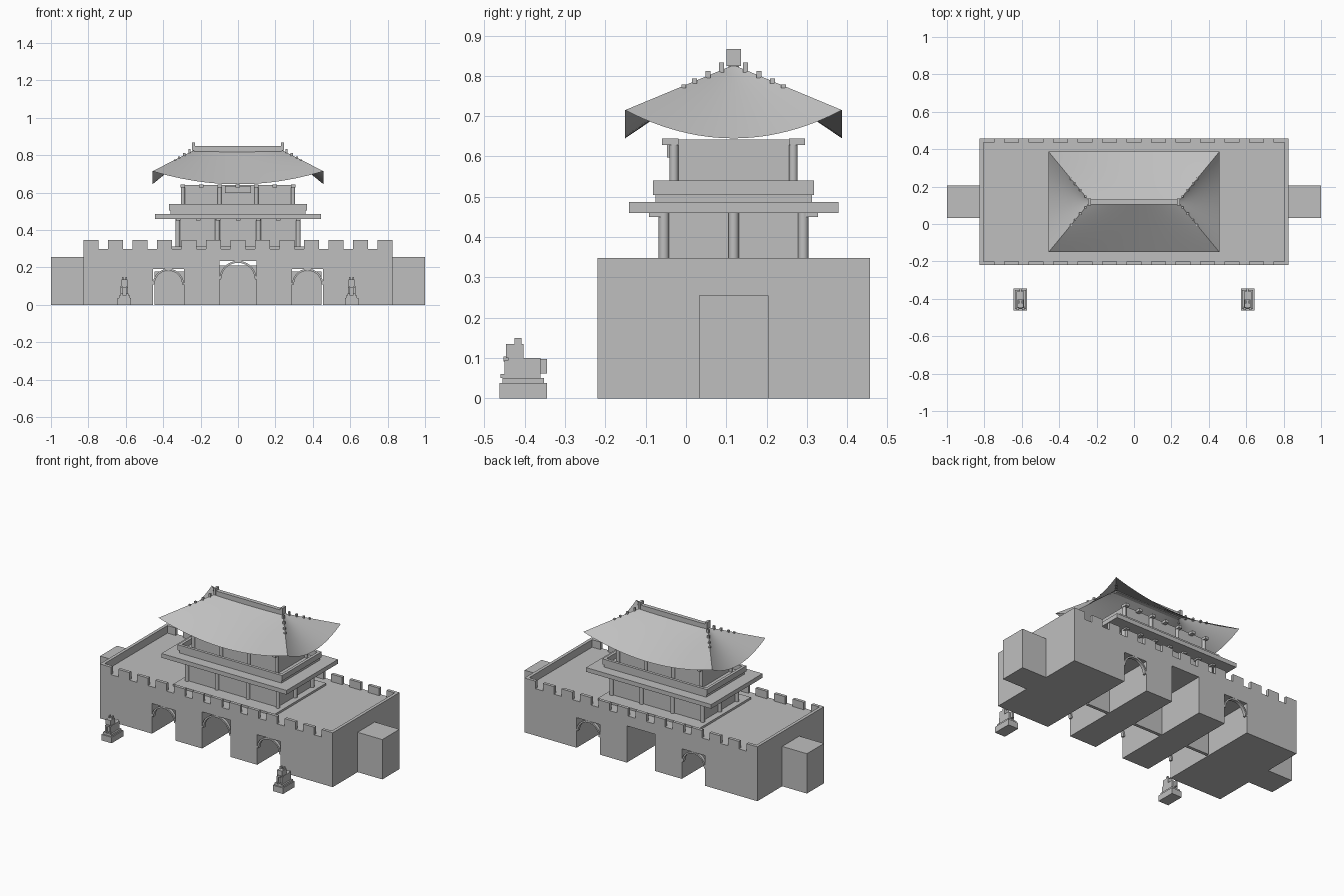
import bpy, bmesh, math
from mathutils import Vector

cube = bpy.data.objects.get("Cube")
if cube:
    bpy.data.objects.remove(cube, do_unlink=True)

stone = bpy.data.materials.new("plain_grey")
stone.use_nodes = True
stone.diffuse_color = (0.52, 0.52, 0.52, 1)
stone.node_tree.nodes["Principled BSDF"].inputs["Base Color"].default_value = (0.52, 0.52, 0.52, 1)

MID = 0.118                       # depth of the building's centre line
FRONT, BACK = -0.22, 0.456        # wall faces
DECK, TOP = 0.30, 0.348


def finish(name, bm, smooth=False):
    mesh = bpy.data.meshes.new(name)
    bm.to_mesh(mesh)
    bm.free()
    mesh.materials.append(stone)
    ob = bpy.data.objects.new(name, mesh)
    bpy.context.collection.objects.link(ob)
    if smooth:
        bpy.ops.object.select_all(action='DESELECT')
        ob.select_set(True)
        bpy.context.view_layer.objects.active = ob
        bpy.ops.object.shade_smooth_by_angle(angle=math.radians(30))
    return ob


def add_box(bm, x0, x1, y0, y1, z0, z1):
    verts = bmesh.ops.create_cube(bm, size=1)["verts"]
    for v in verts:
        v.co = Vector(((x0 + x1) / 2 + v.co.x * (x1 - x0),
                       (y0 + y1) / 2 + v.co.y * (y1 - y0),
                       (z0 + z1) / 2 + v.co.z * (z1 - z0)))


def boxes(name, *dims):
    bm = bmesh.new()
    for d in dims:
        add_box(bm, *d)
    return finish(name, bm)


def centred(half_x, half_y, z0, z1):
    return (-half_x, half_x, MID - half_y, MID + half_y, z0, z1)


def frame(name, half_x, half_y, t, z0, z1):
    y0, y1 = MID - half_y, MID + half_y
    return boxes(name, (-half_x, half_x, y0, y0 + t, z0, z1), (-half_x, half_x, y1 - t, y1, z0, z1),
                 (-half_x, t - half_x, y0 + t, y1 - t, z0, z1), (half_x - t, half_x, y0 + t, y1 - t, z0, z1))


def columns(name, spots, r, z0, z1):
    bm = bmesh.new()
    for x, y in spots:
        made = bmesh.ops.create_cone(bm, cap_ends=True, segments=16, radius1=r, radius2=r, depth=z1 - z0)
        bmesh.ops.translate(bm, verts=made["verts"], vec=(x, y, (z0 + z1) / 2))
    return finish(name, bm, True)


def arch(name, cx, cz, r, y0, y1, t=0.01, n=20):
    bm = bmesh.new()
    rows = []
    for i in range(n + 1):
        a = math.pi * i / n
        rows.append([bm.verts.new((cx + q * math.cos(a), y, cz + q * math.sin(a)))
                     for q, y in ((r, y0), (r, y1), (r - t, y1), (r - t, y0))])
    for a, b in zip(rows, rows[1:]):
        for k in range(4):
            bm.faces.new((a[k], a[(k + 1) % 4], b[(k + 1) % 4], b[k]))
    bm.faces.new(rows[0])
    bm.faces.new(rows[-1])
    bmesh.ops.recalc_face_normals(bm, faces=bm.faces)
    return finish(name, bm, True)


# Gate wall: profile with three passages, pushed through the depth
profile = [(-0.825, 0), (-0.825, DECK), (0.825, DECK), (0.825, 0)]
for x0, x1, h in ((0.29, 0.455, 0.193), (-0.1, 0.1, 0.235), (-0.455, -0.29, 0.193)):
    profile += [(x1, 0), (x1, h), (x0, h), (x0, 0)]
bm = bmesh.new()
face = bm.faces.new([bm.verts.new((x, FRONT, z)) for x, z in profile])
made = bmesh.ops.extrude_face_region(bm, geom=[face])
bmesh.ops.translate(bm, verts=[g for g in made["geom"] if isinstance(g, bmesh.types.BMVert)],
                    vec=(0, BACK - FRONT, 0))
bmesh.ops.recalc_face_normals(bm, faces=bm.faces)
finish("gate_wall", bm)

# Side parapets, battlements and end walls
for s, side in ((-1, "right"), (1, "left")):
    xs = sorted((s * 0.805, s * 0.825))
    boxes(side + "_parapet", (*xs, FRONT, BACK, DECK, TOP))
    boxes(side + "_end_wall", (*sorted((s * 0.825, s)), 0.032, 0.205, 0, 0.255))
for name, y in (("front_battlements", FRONT), ("back_battlements", BACK - 0.02)):
    centres = [-0.786 + 0.131 * k for k in range(13)]
    boxes(name, *[(c - 0.039, c + 0.039, y, y + 0.02, DECK, TOP) for c in centres])

# Arches and doors in the passages
arch("front_centre_arch", 0, 0.135, 0.1, FRONT, FRONT + 0.02)
boxes("centre_door", (-0.1, 0.1, MID - 0.01, MID + 0.01, 0, 0.21))
for s, side in ((-1, "right"), (1, "left")):
    cx = s * 0.3725
    arch(side + "_front_arch", cx, 0.11, 0.083, FRONT, FRONT + 0.02)
    arch(side + "_back_arch", cx, 0.11, 0.083, BACK - 0.02, BACK)
    boxes(side + "_door", (*sorted((s * 0.29, s * 0.447)), MID - 0.01, MID + 0.01, 0, 0.178))

# Lower storey
boxes("tower_platform", centred(0.36, 0.26, DECK, 0.313))
boxes("lower_hall", centred(0.318, 0.172, 0.313, 0.46))
columns("lower_columns", [(x, MID + dy) for x in (-0.322, -0.11, 0.11, 0.322) for dy in (-0.173, 0.173)]
        + [(s * 0.322, MID) for s in (-1, 1)], 0.013, 0.313, 0.46)
boxes("lower_brackets", *[(c - 0.012, c + 0.012, MID + s * 0.19 - 0.02, MID + s * 0.19 + 0.02, 0.45, 0.46)
                          for c in [-0.32 + 0.107 * k for k in range(7)] for s in (-1, 1)])
boxes("lower_eave", centred(0.443, 0.26, 0.46, 0.487))

# Balcony and upper storey
boxes("balcony_floor", centred(0.362, 0.194, 0.487, 0.505))
frame("balcony_rail", 0.37, 0.2, 0.018, 0.505, 0.54)
boxes("upper_hall", centred(0.29, 0.146, 0.505, 0.642))
columns("upper_columns", [(x, MID + dy) for x in (-0.295, -0.098, 0.098, 0.295) for dy in (-0.148, 0.148)],
        0.011, 0.505, 0.63)
boxes("upper_brackets", *[(c - 0.012, c + 0.012, MID + s * 0.157 - 0.02, MID + s * 0.157 + 0.02, 0.628, 0.645)
                          for c in [-0.295 + 0.0983 * k for k in range(7)] for s in (-1, 1)])
boxes("front_plaque", (-0.07, 0.07, MID - 0.165, MID - 0.146, 0.597, 0.637))

# Hipped roof with sagging eaves
EX, EY, RX, RZ = 0.457, 0.269, 0.235, 0.827
bm = bmesh.new()
N, M = 24, 8


def slope(point_on_eave, point_on_ridge):
    grid = []
    for i in range(N + 1):
        t = 2 * i / N - 1
        e, r = Vector(point_on_eave(t)), Vector(point_on_ridge(t))
        e.z = 0.645 + 0.07 * t * t
        grid.append([bm.verts.new(r.lerp(e, j / M)) for j in range(M + 1)])
    for a, b in zip(grid, grid[1:]):
        for j in range(M):
            bm.faces.new((a[j], a[j + 1], b[j + 1], b[j]))


for s in (-1, 1):
    slope(lambda t: (-s * EX * t, MID + s * EY, 0), lambda t: (-s * RX * t, MID, RZ))
    slope(lambda t: (s * EX, MID + s * EY * t, 0), lambda t: (s * RX, MID, RZ))
bmesh.ops.remove_doubles(bm, verts=bm.verts, dist=0.0001)
bmesh.ops.recalc_face_normals(bm, faces=bm.faces)
if sum(f.normal.z for f in bm.faces) < 0:
    bmesh.ops.reverse_faces(bm, faces=bm.faces)
finish("hipped_roof", bm, True)

# Ridge, ridge ends and small hip ornaments
boxes("roof_ridge", centred(RX, 0.013, 0.815, 0.85))
boxes("ridge_ends", *[(s * 0.237 - 0.008, s * 0.237 + 0.008, MID - 0.018, MID + 0.018, 0.825, 0.867)
                      for s in (-1, 1)])
ornaments = []
for t, up in ((0.11, 0.018), (0.235, 0.012), (0.36, 0.007), (0.46, 0.003)):
    z = RZ - 0.112 * t
    for sx in (-1, 1):
        for sy in (-1, 1):
            x, y = sx * (RX + (EX - RX) * t), MID + sy * EY * t
            ornaments.append((x - 0.006, x + 0.006, y - 0.006, y + 0.006, z - 0.006, z + up))
boxes("hip_ornaments", *ornaments)

# Guardian statues on plinths
for s, side in ((-1, "right"), (1, "left")):
    c = s * 0.607

    def block(w, y0, y1, z0, z1, dx=0):
        return (c + dx - w, c + dx + w, y0, y1, z0, z1)

    boxes(side + "_plinth", block(0.036, -0.463, -0.345, 0, 0.038), block(0.03, -0.455, -0.352, 0.038, 0.051))
    boxes(side + "_guardian", block(0.02, -0.44, -0.361, 0.051, 0.1),
          block(0.017, -0.447, -0.403, 0.1, 0.135), block(0.01, -0.453, -0.44, 0.092, 0.104),
          block(0.006, -0.361, -0.345, 0.062, 0.097),
          *[block(0.006, -0.45, -0.438, 0.051, 0.095, d) for d in (-0.014, 0.014)],
          *[block(0.007, -0.46, -0.44, 0.051, 0.06, d) for d in (-0.014, 0.014)],
          *[block(0.004, -0.425, -0.408, 0.135, 0.15, d) for d in (-0.01, 0.01)])
